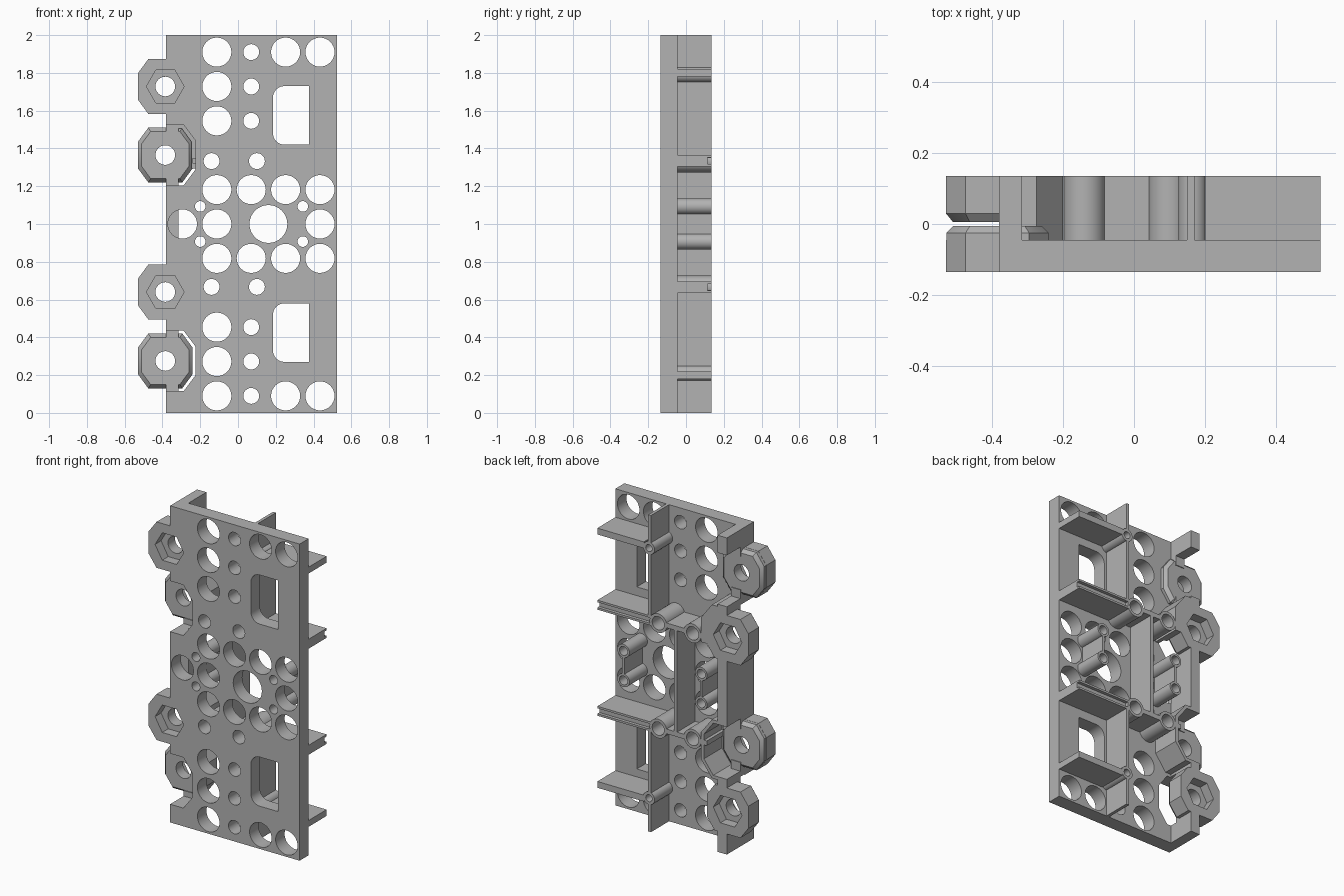
import bpy, bmesh
from math import sin, cos, pi, radians

if "Cube" in bpy.data.objects:
    bpy.data.objects.remove(bpy.data.objects["Cube"])

GREY = bpy.data.materials.new("plain_grey")
GREY.use_nodes = True
GREY.diffuse_color = (0.45, 0.45, 0.45, 1)
GREY.node_tree.nodes["Principled BSDF"].inputs["Base Color"].default_value = (0.45, 0.45, 0.45, 1)

EDGE, RIGHT, FRONT, FLOOR, BACK = -0.38, 0.525, -0.135, -0.045, 0.135
PITCH = 0.182
PIVOT = -0.385
FRONT_HINGES = (1.728, 0.64)
BACK_HINGES = (1.365, 0.275)


def layer(name, loops, y0, y1, taper=None):
    """Extrude closed x-z outlines (first solid, rest holes) from y0 to y1."""
    curve = bpy.data.curves.new(name, 'CURVE')
    curve.dimensions = '2D'
    curve.fill_mode = 'BOTH'
    curve.extrude = (y1 - y0) / 2
    for pts in loops:
        spline = curve.splines.new('POLY')
        spline.points.add(len(pts) - 1)
        for p, (x, z) in zip(spline.points, pts):
            p.co = (x, z, 0, 1)
        spline.use_cyclic_u = True
    temp = bpy.data.objects.new(name + "_curve", curve)
    mesh = bpy.data.meshes.new_from_object(temp)
    bpy.data.objects.remove(temp)
    bpy.data.curves.remove(curve)
    bm = bmesh.new()
    bm.from_mesh(mesh)
    bmesh.ops.remove_doubles(bm, verts=bm.verts, dist=1e-5)
    for v in bm.verts:
        x, z, h = v.co
        y = (y0 + y1) / 2 - h
        # chamfer the outer rim at one end
        if taper and abs(y - taper[1]) < 1e-4 and abs(x - PIVOT) + abs(z - taper[0]) > 0.12:
            x = PIVOT + (x - PIVOT) * 0.86
            z = taper[0] + (z - taper[0]) * 0.86
        v.co = (x, y, z)
    bmesh.ops.recalc_face_normals(bm, faces=bm.faces)
    bm.to_mesh(mesh)
    bm.free()
    mesh.name = name
    mesh.materials.clear()
    mesh.materials.append(GREY)
    mesh.shade_smooth()
    mesh.set_sharp_from_angle(angle=radians(30))
    obj = bpy.data.objects.new(name, mesh)
    bpy.context.collection.objects.link(obj)
    return obj


def ring(x, z, r, n=32):
    return [(x + r * cos(2 * pi * i / n), z + r * sin(2 * pi * i / n)) for i in range(n)]


def rect(x0, x1, z0, z1):
    return [(x0, z0), (x1, z0), (x1, z1), (x0, z1)]


def box(name, x0, x1, z0, z1, y0=FLOOR, y1=BACK):
    z0, z1 = sorted((z0, z1))
    layer(name, [rect(x0, x1, z0, z1)], y0, y1)


def tube(name, x, z, r, bore):
    layer(name, [ring(x, z, r), ring(x, z, bore)], FLOOR, BACK)


def half_octagon(cz, side, d=0.0):
    """Half of a hinge outline from top to bottom, grown by d."""
    w, t = side * (0.145 + d), side * (0.09 + d / 2)
    h, s = 0.145 + d, 0.07 + d * 0.4
    return [(EDGE, cz + h), (PIVOT + t, cz + h), (PIVOT + w, cz + s),
            (PIVOT + w, cz - s), (PIVOT + t, cz - h), (EDGE, cz - h)]


def octagon(cz, d=0.0):
    return half_octagon(cz, 1, d)[1:5] + half_octagon(cz, -1, d)[4:0:-1]


# Front plate outline with hinge lobes and clearance notches
outline = [(RIGHT, 0), (RIGHT, 2), (EDGE, 2)]
for fz, bz in zip(FRONT_HINGES, BACK_HINGES):
    outline += half_octagon(fz, -1) + half_octagon(bz, 1, 0.015)
outline.append((EDGE, 0))

# Plate holes on a regular grid
holes = [ring(PIVOT, z, 0.1, 6) for z in FRONT_HINGES]
for s in (-1, 1):
    for k in (1, 3, 4, 5):
        z = 1 + s * k * PITCH
        for i in (-1, 0, 1, 2):
            if k in (1, 5) or i < 1:
                small = i == 0 and k != 1
                holes.append(ring(0.07 + i * PITCH, z, 0.042 if small else 0.077))
    holes += [ring(x, 1 + s * 0.333, 0.042) for x in (-0.14, 0.1)]
    holes += [ring(x, 1 + s * 0.093, 0.028) for x in (-0.2, 0.343)]
    # window with two rounded corners
    lo, hi = sorted((1 + s * 0.42, 1 + s * 0.73))
    win = [(0.375, lo), (0.375, hi)]
    for cz, a0 in ((hi - 0.06, pi / 2), (lo + 0.06, pi)):
        win += [(0.245 + 0.06 * cos(a0 + j * pi / 12), cz + 0.06 * sin(a0 + j * pi / 12))
                for j in range(7)]
    holes.append(win)
holes += [ring(0.07 + i * PITCH, 1, 0.077) for i in (-2, -1, 2)]
holes.append(ring(0.161, 1, 0.1, 48))
layer("front_plate", [outline] + holes, FRONT, FLOOR)

# Hinge knuckles: round bore at the meeting face, hexagonal pocket outside
for z in FRONT_HINGES:
    loops = [octagon(z, -0.001), ring(PIVOT, z, 0.052)]
    layer("front_hinge_hub", loops, -0.075, -0.025)
    layer("front_hinge_rim", loops, -0.025, -0.005, (z, -0.005))
for z in BACK_HINGES:
    loops = [octagon(z), ring(PIVOT, z, 0.052)]
    layer("back_hinge_rim", loops, 0.005, 0.03, (z, 0.005))
    layer("back_hinge_hub", loops, 0.03, 0.075)
    layer("back_hinge_pocket", [octagon(z), ring(PIVOT, z, 0.1, 6)], 0.075, BACK)

# Side wall, interrupted by the hinge clearances
for z0, z1 in ((1.83, 2), (1.53, 1.62), (0.74, 1.205), (0.44, 0.53), (0, 0.115)):
    box("side_wall_lower", EDGE, -0.315, z0, z1, FLOOR, 0)
for z0, z1 in ((1.89, 2), (1.49, 1.565), (0.805, 1.24), (0.4, 0.475), (0, 0.15)):
    box("side_wall_upper", EDGE, -0.315, z0, z1, 0, BACK)


# Angled walls wrapped around two hinges
def wrap(cz, d0, d1, count, y0, y1):
    inner, outer = (half_octagon(cz, 1, d)[:count] for d in (d0, d1))
    if count == 3:
        inner.append((inner[-1][0], cz - 0.07))
        outer.append((outer[-1][0], cz - 0.07))
    layer("hinge_shroud", [outer + inner[::-1]], y0, y1)


wrap(BACK_HINGES[0], 0.015, 0.04, 3, FLOOR, 0)
wrap(BACK_HINGES[0], -0.005, 0.04, 3, 0, BACK)
wrap(FRONT_HINGES[1], 0.02, 0.04, 6, FLOOR, BACK)

# Ribs and bosses, repeated above and below the middle
for s in (-1, 1):
    def m(h):
        return 1 + s * h

    box("upright_rib", 0.15, 0.17, m(1), m(0.825))
    box("upright_rib", 0.15, 0.17, m(0.755), m(0.35))
    box("outer_rib", 0.2, RIGHT, m(0.78), m(0.82))
    tube("small_boss", 0.165, m(0.79), 0.04, 0.022)
    # grooved rib
    box("inner_rib", 0.15, RIGHT, m(0.305), m(0.365), FLOOR, 0.115)
    for a, b in ((0.305, 0.318), (0.352, 0.365)):
        box("inner_rib_lip", 0.15, RIGHT, m(a), m(b), 0.115, BACK)
    box("boss_link", -0.085, 0.045, m(0.32), m(0.35))
    box("boss_link", -0.24, -0.195, m(0.32), m(0.35))
    for x in (-0.14, 0.1):
        tube("large_boss", x, m(0.333), 0.06, 0.042)
    for x in (-0.2, 0.343):
        tube("middle_boss", x, m(0.093), 0.042, 0.028)

# Thin webs in the middle bay
box("centre_web", -0.032, -0.012, 0.67, 1.33)
for x in (-0.2, 0.343):
    box("boss_web", x - 0.008, x + 0.008, 0.945, 1.055)
